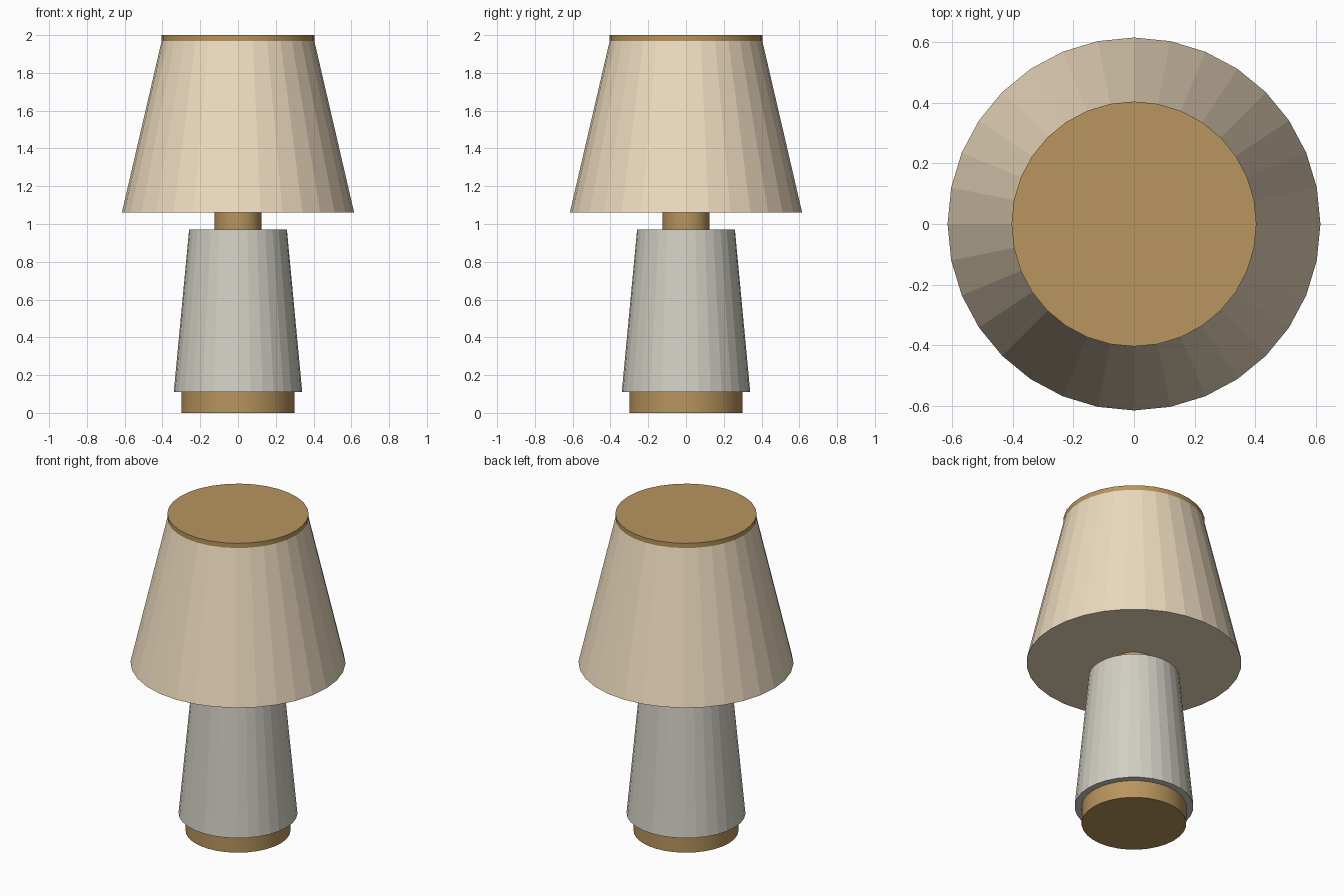
import bpy
import math

if "Cube" in bpy.data.objects:
    bpy.data.objects.remove(bpy.data.objects["Cube"])

SIDES = 32


def material(name, color):
    mat = bpy.data.materials.new(name)
    mat.diffuse_color = (*color, 1.0)
    mat.use_nodes = True
    mat.node_tree.nodes["Principled BSDF"].inputs["Base Color"].default_value = mat.diffuse_color
    return mat


brass = material("brass", (0.48, 0.30, 0.11))
ceramic = material("ceramic", (0.64, 0.62, 0.55))
fabric = material("fabric", (0.85, 0.71, 0.52))


def frustum(name, r_bottom, r_top, z0, z1, mat, smooth=False):
    """Closed round part standing between heights z0 and z1."""
    bpy.ops.mesh.primitive_cone_add(
        vertices=SIDES, radius1=r_bottom, radius2=r_top,
        depth=z1 - z0, location=(0, 0, (z0 + z1) / 2))
    obj = bpy.context.object
    obj.name = name
    obj.data.materials.append(mat)
    if smooth:
        bpy.ops.object.shade_smooth_by_angle(angle=math.radians(30))
    return obj


# Brass foot, faceted body, brass neck
frustum("foot", 0.30, 0.30, 0.0, 0.11, brass, smooth=True)
frustum("body", 0.34, 0.259, 0.11, 0.97, ceramic)
frustum("neck", 0.125, 0.125, 0.97, 1.06, brass, smooth=True)

# Faceted shade with a brass cap
frustum("shade", 0.615, 0.404, 1.06, 1.97, fabric)
frustum("shade_cap", 0.404, 0.404, 1.97, 2.0, brass, smooth=True)
